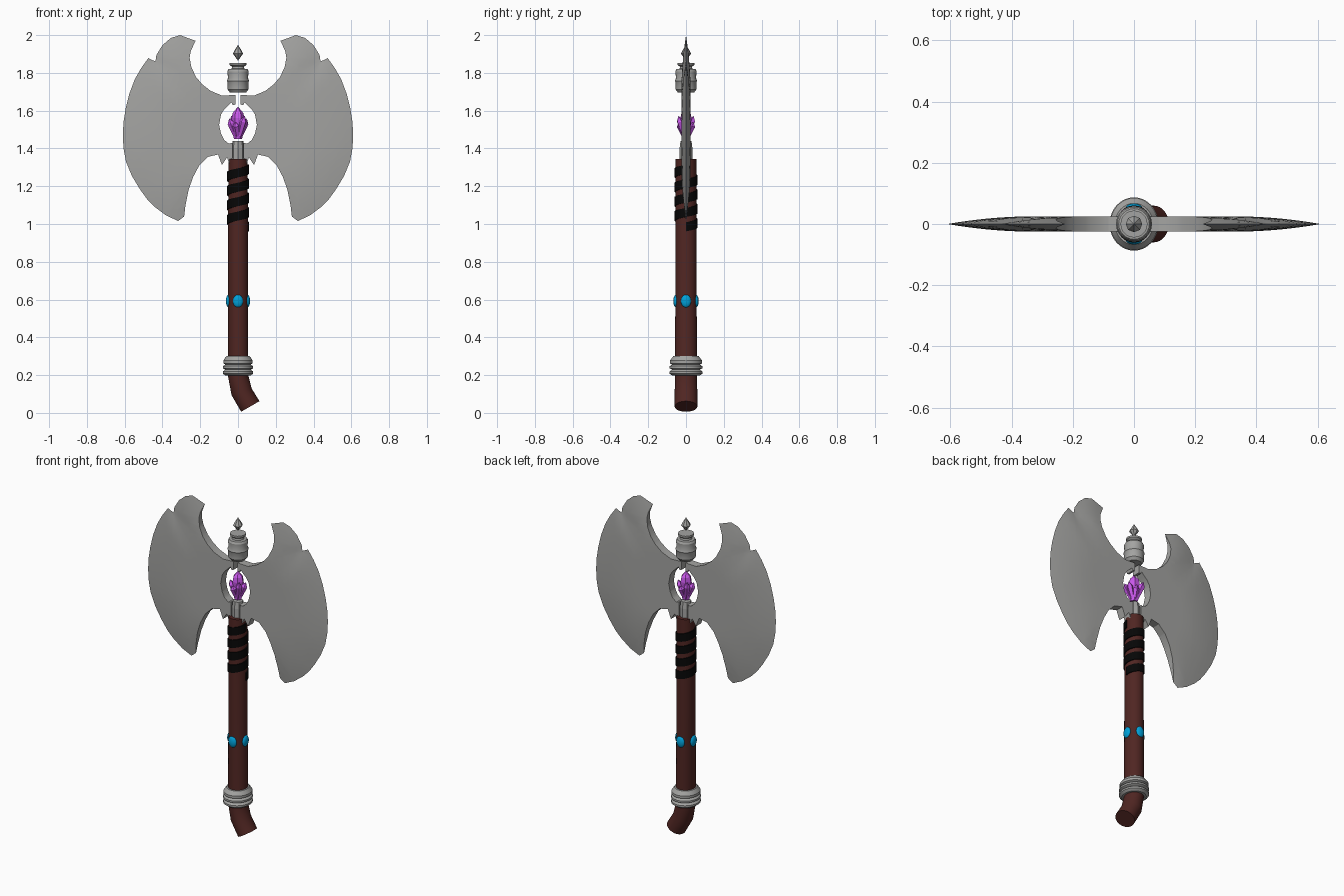
import bpy, bmesh
from math import sin, cos, pi, radians
from mathutils import Vector, Matrix

if "Cube" in bpy.data.objects:
    bpy.data.objects.remove(bpy.data.objects["Cube"])


def material(name, rgb):
    m = bpy.data.materials.new(name)
    m.diffuse_color = (*rgb, 1)
    m.use_nodes = True
    m.node_tree.nodes["Principled BSDF"].inputs["Base Color"].default_value = m.diffuse_color
    return m


STEEL = material("dark_steel", (0.37, 0.37, 0.36))
WOOD = material("dark_wood", (0.08, 0.019, 0.016))
LEATHER = material("black_leather", (0.002, 0.002, 0.002))
BLUE = material("blue_gem", (0.0, 0.36, 0.7))
PURPLE = material("purple_crystal", (0.6, 0.1, 0.85))


def finish(name, bm, mat=STEEL, angle=None):
    bmesh.ops.remove_doubles(bm, verts=bm.verts, dist=1e-5)
    bmesh.ops.recalc_face_normals(bm, faces=bm.faces)
    me = bpy.data.meshes.new(name)
    bm.to_mesh(me)
    bm.free()
    ob = bpy.data.objects.new(name, me)
    bpy.context.collection.objects.link(ob)
    me.materials.append(mat)
    if angle:
        bpy.ops.object.select_all(action='DESELECT')
        ob.select_set(True)
        bpy.context.view_layer.objects.active = ob
        bpy.ops.object.shade_smooth_by_angle(angle=radians(angle))
    return ob


def loft(bm, rings):
    # skin consecutive rings of points, capping the ends
    rows = [[bm.verts.new(p) for p in r] for r in rings]
    n = len(rows[0])
    for a, b in zip(rows, rows[1:]):
        for i in range(n):
            j = (i + 1) % n
            bm.faces.new((a[i], a[j], b[j], b[i]))
    bm.faces.new(rows[0])
    bm.faces.new(rows[-1])


def circle(r, z, sides, mat, squash=1):
    return [mat @ Vector((r * cos(2 * pi * i / sides), squash * r * sin(2 * pi * i / sides), z))
            for i in range(sides)]


def lathe(bm, profile, sides, mat=Matrix(), squash=1):
    loft(bm, [circle(r, z, sides, mat, squash) for r, z in profile])


def turned(name, profile, sides, angle=None, squash=1):
    bm = bmesh.new()
    lathe(bm, profile, sides, Matrix(), squash)
    return finish(name, bm, STEEL, angle)


# Double blade: right half outline, sharpened towards the cutting edge, mirrored
cutting = [(.225, 1.97), (.307, 2.0), (.355, 1.985), (.40, 1.947), (.432, 1.895), (.437, 1.86),
           (.475, 1.878), (.513, 1.825), (.547, 1.765), (.575, 1.69), (.595, 1.61), (.606, 1.54),
           (.61, 1.47), (.606, 1.40), (.593, 1.33), (.562, 1.255), (.52, 1.185), (.48, 1.13),
           (.44, 1.09), (.38, 1.045), (.317, 1.016), (.285, 1.04)]
inner = [(.278, 1.10), (.262, 1.18), (.237, 1.25), (.205, 1.31), (.16, 1.355), (.106, 1.368),
         (.085, 1.312), (.058, 1.352), (.047, 1.32), (.03, 1.35), (.03, 1.43), (.048, 1.425),
         (.073, 1.445), (.09, 1.478), (.1, 1.525), (.09, 1.58), (.073, 1.607), (.052, 1.627),
         (.035, 1.645), (.028, 1.63), (.014, 1.632), (.014, 1.683), (.085, 1.68),
         (.145, 1.705), (.19, 1.74), (.222, 1.778), (.247, 1.83), (.256, 1.88), (.25, 1.915)]


def half_thickness(co):
    p = Vector((co.x, co.z))
    d = 9
    for a, b in zip(cutting, cutting[1:]):
        a, b = Vector(a), Vector(b)
        t = max(0, min(1, (p - a).dot(b - a) / (b - a).length_squared))
        d = min(d, (p - a.lerp(b, t)).length)
    u = min(1, d / .28)
    return .025 * (1 - (1 - u) ** 2)


bm = bmesh.new()
bm.faces.new([bm.verts.new((x, 0, z)) for x, z in cutting + inner])
bm.normal_update()
bmesh.ops.triangulate(bm, faces=bm.faces[:], ngon_method='EAR_CLIP')
for axis, start, count in (((1, 0, 0), .04, 14), ((0, 0, 1), 1.04, 24)):
    for k in range(count):
        co = Vector(axis) * (start + .04 * k)
        bmesh.ops.bisect_plane(bm, geom=bm.verts[:] + bm.edges[:] + bm.faces[:],
                               plane_co=co, plane_no=axis, dist=1e-4)
front, rim = bm.verts[:], [e for e in bm.edges if e.is_boundary]
vmap = bmesh.ops.duplicate(bm, geom=bm.verts[:] + bm.edges[:] + bm.faces[:])["vert_map"]
for v in front:
    t = half_thickness(v.co)
    v.co.y, vmap[v].co.y = -t, t
for e in rim:
    a, b = e.verts
    if max(abs(a.co.y), abs(b.co.y)) > 1e-5:
        bm.faces.new((a, b, vmap[b], vmap[a]))
blade = finish("double_blade", bm, STEEL, 30)
blade.modifiers.new("mirror", 'MIRROR')

# Handle with a kinked lower end
bm = bmesh.new()
loft(bm, [circle(r, 0, 32, Matrix.Translation((x, 0, z)) @ Matrix.Rotation(-radians(tilt), 4, 'Y'), 1.07)
          for x, z, tilt, r in ((0, 1.345, 0, .051), (0, .2, 0, .054), (.019, .112, 18, .056), (.065, .034, 30, .056))])
finish("handle", bm, WOOD, 30)

# Ringed band near the foot of the handle
turned("handle_band", [(.05, .30), (.062, .30), (.078, .277), (.078, .262), (.067, .256), (.08, .247),
                       (.08, .236), (.067, .229), (.08, .219), (.08, .208), (.066, .197), (.05, .197)], 32, 30, 1.09)

# Leather strip wound round the grip
bm = bmesh.new()
turns, steps = 4, 24
strip = []
for k in range(turns * steps + 1):
    a = 2 * pi * k / steps
    z = .985 + .305 * k / (turns * steps)
    strip.append([(r * cos(a), 1.05 * r * sin(a), z + h)
                  for r, h in ((.050, -.024), (.058, -.024), (.058, .024), (.050, .024))])
loft(bm, strip)
finish("grip_wrap", bm, LEATHER, 40)

# Four oval gems around the handle
for i in range(4):
    bm = bmesh.new()
    m = (Matrix.Rotation(i * pi / 2, 4, 'Z') @ Matrix.Translation((.05 + .003 * (i % 2), 0, .592))
         @ Matrix.Diagonal((.014, .027, .034, 1)))
    bmesh.ops.create_uvsphere(bm, u_segments=20, v_segments=12, radius=1, matrix=m)
    finish(f"gem_{i + 1}", bm, BLUE, 40)

# Socket between handle and blade
turned("blade_socket", [(.034, 1.33), (.034, 1.40), (.029, 1.44)], 8)

# Crystal cluster: a tall shard ringed by leaning shards
bm = bmesh.new()
lathe(bm, [(.022, 1.45), (.034, 1.56), (.028, 1.588), (.001, 1.62)], 6)
for i in range(6):
    m = (Matrix.Translation((0, 0, 1.46)) @ Matrix.Rotation(i * pi / 3 + .2, 4, 'Z')
         @ Matrix.Translation((.010, 0, 0)) @ Matrix.Rotation(radians(21), 4, 'Y'))
    top = (.105, .085, .12)[i % 3]
    lathe(bm, [(.011, 0), (.019, top * .75), (.001, top)], 5, m)
finish("crystal_cluster", bm, PURPLE)

# Floating cap and its pointed finial
turned("top_cap", [(.001, 1.695), (.042, 1.695), (.055, 1.712), (.055, 1.75), (.059, 1.758), (.053, 1.772),
                   (.056, 1.808), (.05, 1.82), (.034, 1.822), (.032, 1.833), (.044, 1.842),
                   (.044, 1.853), (.001, 1.853)], 24, 30)
turned("finial", [(.001, 1.866), (.027, 1.902), (.021, 1.915), (.001, 1.947)], 8)
